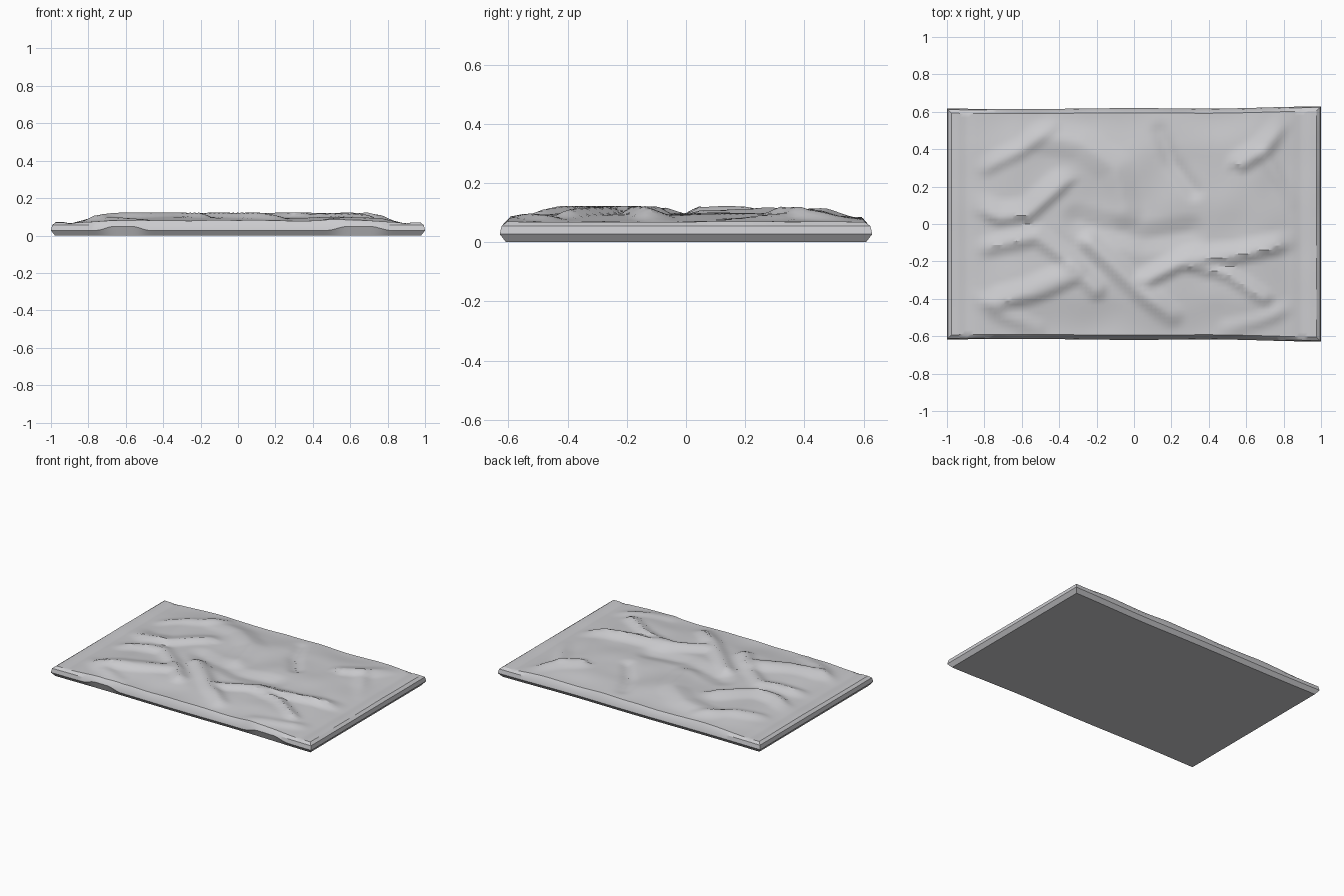
import bpy, bmesh, math
from mathutils import Vector, noise

if "Cube" in bpy.data.objects:
    bpy.data.objects.remove(bpy.data.objects["Cube"])

HX, HY = 0.975, 0.60      # half size of the top skin before the rounded rim
NX, NY = 84, 52

# wrinkles: height, width on the upper-left side, width on the lower-right side, path
FOLDS = [
    (0.026, 0.10, 0.045, [(-0.84, 0.08), (-0.72, 0.03), (-0.56, 0.05), (-0.38, 0.21)]),
    (0.024, 0.07, 0.06, [(-0.80, -0.13), (-0.52, -0.07), (-0.36, -0.19), (-0.20, -0.36)]),
    (0.030, 0.07, 0.07, [(-0.24, -0.10), (0.00, -0.33), (0.20, -0.50)]),
    (0.030, 0.08, 0.05, [(0.08, -0.30), (0.30, -0.19), (0.56, -0.17), (0.86, -0.10)]),
    (0.024, 0.05, 0.05, [(0.30, -0.22), (0.50, -0.27), (0.70, -0.40)]),
    (0.030, 0.10, 0.06, [(-0.72, -0.43), (-0.54, -0.38), (-0.34, -0.29)]),
    (0.022, 0.06, 0.06, [(-0.86, -0.40), (-0.70, -0.50), (-0.52, -0.57)]),
    (0.018, 0.10, 0.10, [(-0.50, 0.48), (-0.28, 0.44), (-0.10, 0.30), (-0.05, 0.08)]),
    (0.018, 0.07, 0.05, [(-0.80, 0.30), (-0.60, 0.40), (-0.45, 0.52)]),
    (-0.018, 0.06, 0.06, [(0.14, 0.50), (0.20, 0.34), (0.32, 0.18)]),
    (0.026, 0.09, 0.05, [(0.58, 0.32), (0.70, 0.40), (0.80, 0.52)]),
    (0.016, 0.06, 0.06, [(0.70, 0.36), (0.86, 0.12)]),
    (0.022, 0.06, 0.05, [(0.50, -0.57), (0.66, -0.53), (0.82, -0.46)]),
    (-0.018, 0.09, 0.09, [(-0.30, 0.02), (0.05, -0.08), (0.30, -0.04)]),
]


def smooth(t):
    t = max(0.0, min(1.0, t))
    return t * t * (3 - 2 * t)


def fold_height(p):
    total = 0.0
    for h, w_up, w_low, path in FOLDS:
        best = 0.0
        for a, b in zip(path, path[1:]):
            a, b = Vector(a), Vector(b)
            d = b - a
            t = max(0.0, min(1.0, (p - a).dot(d) / d.length_squared))
            off = p - (a + d * t)
            w = w_up if off.y - 0.3 * off.x > 0 else w_low
            best = max(best, 1 - off.length / w)
        total += h * best
    return total


def skin_height(x, y):
    inner = smooth((0.90 - abs(x)) / 0.28)
    edge = smooth((HY - abs(y)) / 0.22)
    z = 0.069 + 0.012 * inner + 0.014 * inner * edge
    z += fold_height(Vector((x, y))) * min(1, inner * 2) * (0.4 + 0.6 * edge)
    z += 0.007 * noise.noise(Vector((x * 4.5, y * 4.5, 2.0))) * (0.4 + inner)
    z -= 0.010 * max(0, 1 - abs(abs(x) - 0.895) / 0.02)      # seam groove at both ends
    return min(z, 0.123)


foil = bpy.data.materials.new("pale grey foil")
foil.diffuse_color = (0.60, 0.60, 0.62, 1)
foil.use_nodes = True
foil.node_tree.nodes["Principled BSDF"].inputs["Base Color"].default_value = foil.diffuse_color

# crumpled top skin
bm = bmesh.new()
bmesh.ops.create_grid(bm, x_segments=NX, y_segments=NY, size=1)
for v in bm.verts:
    x, y = v.co.x * HX, v.co.y * HY
    v.co = (x, y, skin_height(x, y))


# rounded rim: extrude the border down through rings, then close the flat base
def rim_spot(x, y, grow, z, lift):
    dent = 0.0
    if y < -HY + 0.001:
        dent = max(0, 1 - abs(x + 0.60) / 0.14, 1 - abs(x - 0.63) / 0.17)
    return (x * (HX + grow) / HX, y * (HY + grow) / HY, z + lift * smooth(dent * 1.5))


border = [e for e in bm.edges if e.is_boundary]
home = {v: (v.co.x, v.co.y) for e in border for v in e.verts}
for grow, z, lift in ((0.019, 0.055, 0.006), (0.025, 0.027, 0.022), (0.004, 0.0, 0.0)):
    new = bmesh.ops.extrude_edge_only(bm, edges=border)["geom"]
    fresh = [g for g in new if isinstance(g, bmesh.types.BMVert)]
    border = [g for g in new if isinstance(g, bmesh.types.BMEdge) and g.is_boundary]
    near = {(round(v.co.x, 5), round(v.co.y, 5)): home[v] for v in home}
    home = {v: near[(round(v.co.x, 5), round(v.co.y, 5))] for v in fresh}
    for v, (x, y) in home.items():
        v.co = rim_spot(x, y, grow, z, lift)
bmesh.ops.contextual_create(bm, geom=border)

# slightly uneven outline, a bit wider at the right end
for v in bm.verts:
    x = v.co.x
    v.co.y *= 0.987 + 0.018 * smooth((x - 0.3) / 0.6) + 0.004 * math.cos(x * 5)
bmesh.ops.recalc_face_normals(bm, faces=bm.faces)

mesh = bpy.data.meshes.new("crumpled_packet")
bm.to_mesh(mesh)
bm.free()
packet = bpy.data.objects.new("crumpled_packet", mesh)
bpy.context.collection.objects.link(packet)
mesh.materials.append(foil)
bpy.context.view_layer.objects.active = packet
packet.select_set(True)
bpy.ops.object.shade_smooth_by_angle(angle=math.radians(30))
